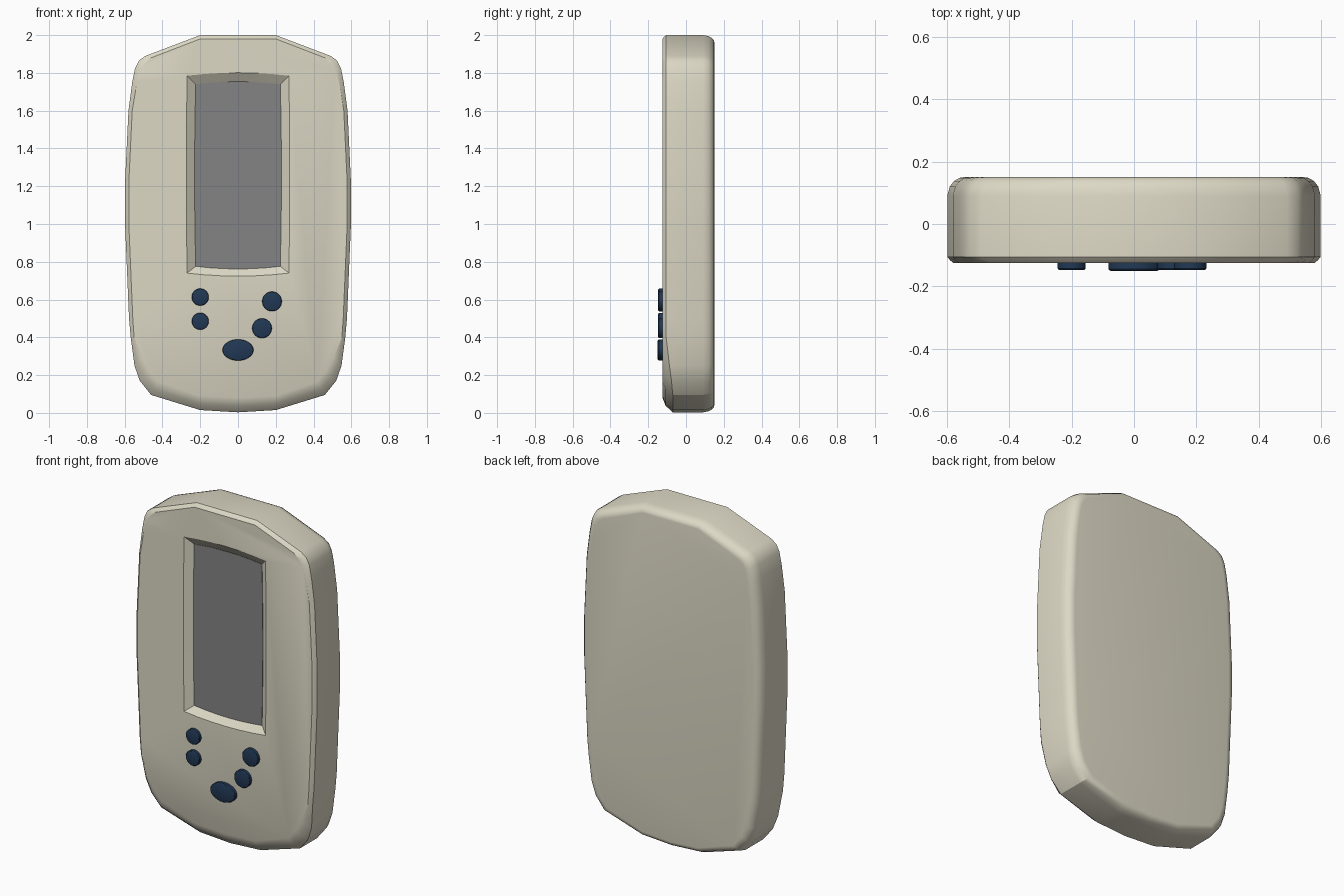
import bpy, bmesh
from math import pi, sin, cos

if "Cube" in bpy.data.objects:
    bpy.data.objects.remove(bpy.data.objects["Cube"])


def material(name, rgb):
    m = bpy.data.materials.new(name)
    m.diffuse_color = (*rgb, 1)
    m.use_nodes = True
    m.node_tree.nodes["Principled BSDF"].inputs["Base Color"].default_value = m.diffuse_color
    return m


CASE = material("case_beige", (0.72, 0.69, 0.56))
GLASS = material("screen_grey", (0.23, 0.23, 0.23))
NAVY = material("button_navy", (0.015, 0.04, 0.09))


def loft(name, rings, mat, smooth=True):
    """Closed solid through rings of 3D points, capped at both ends."""
    bm = bmesh.new()
    loops = [[bm.verts.new(p) for p in r] for r in rings]
    n = len(loops[0])
    for a, b in zip(loops, loops[1:]):
        for i in range(n):
            j = (i + 1) % n
            bm.faces.new((a[i], a[j], b[j], b[i]))
    bm.faces.new(loops[0])
    bm.faces.new(loops[-1])
    bmesh.ops.recalc_face_normals(bm, faces=bm.faces)
    me = bpy.data.meshes.new(name)
    bm.to_mesh(me)
    bm.free()
    me.materials.append(mat)
    ob = bpy.data.objects.new(name, me)
    bpy.context.collection.objects.link(ob)
    if smooth:
        shade(ob)
    return ob


def activate(ob):
    bpy.ops.object.select_all(action='DESELECT')
    ob.select_set(True)
    bpy.context.view_layer.objects.active = ob


def shade(ob):
    activate(ob)
    bpy.ops.object.shade_smooth_by_angle(angle=0.5)


def mirror(half):
    """Mirror half a ring (top to bottom, last point on the centre line)."""
    return half + [(-x, y, z) for x, y, z in reversed(half[:-1])]


# Case outlines: right half, top to bottom; front face edge and widest edge
front = [(.2, 1.98), (.46, 1.88), (.49, 1.855), (.515, 1.82), (.535, 1.75),
         (.56, 1.6), (.578, 1.22), (.578, 1.0), (.557, .5), (.55, .4),
         (.505, .29), (.46, .22), (.42, .165), (.2, .09), (0, .08)]
outer = [(.2, 2.0), (.49, 1.89), (.525, 1.865), (.545, 1.825), (.56, 1.75),
         (.58, 1.6), (.598, 1.22), (.598, 1.0), (.577, .5), (.568, .4),
         (.548, .25), (.52, .17), (.46, .095), (.2, .015), (0, .003)]
# The front edge is softer towards the bottom
soft = [0] * 10 + [.5, .8, 1, 1, 1]


def blend(f, y0, y1):
    return mirror([(a[0] + (b[0] - a[0]) * f, y0 + (y1 - y0) * s,
                    a[1] + (b[1] - a[1]) * f)
                   for a, b, s in zip(front, outer, soft)])


def inset(y, t):
    return mirror([(x * (1 - t / .6), y, 1 + (z - 1) * (1 - .7 * t)) for x, z in outer])


case = loft("case", [blend(0, -.125, -.125), blend(.55, -.116, -.108), blend(1, -.105, -.07),
                     inset(.09, 0), inset(.12, .008), inset(.138, .022),
                     inset(.148, .04), inset(.15, .055)], CASE, False)


# Screen recess with gently bowed edges and sloped walls
def window(y, w, z0, z1, bow, bow_z):
    cz, h = (z0 + z1) / 2, (z1 - z0) / 2
    ring = []
    for k in range(4):
        for i in range(6):
            t = -1 + i / 3
            b = 1 - t * t
            ring.append([(t * w, y, z1 + bow_z * b), (w + bow * b, y, cz - t * h),
                         (-t * w, y, z0 - bow_z * b), (-w - bow * b, y, cz + t * h)][k])
    return ring


FLOOR = -.092
cutter = loft("recess_cutter", [window(-.158, .315, .70, 1.83, .003, .016),
                                window(-.125, .27, .74, 1.785, .003, .016),
                                window(FLOOR, .224, .776, 1.74, .006, .014)], CASE, False)
cutter.hide_render = True
mod = case.modifiers.new("recess", 'BOOLEAN')
mod.operation, mod.object, mod.solver = 'DIFFERENCE', cutter, 'EXACT'
activate(case)
bpy.ops.object.modifier_apply(modifier=mod.name)
bpy.data.objects.remove(cutter)
shade(case)

# Screen panel on the recess floor
loft("screen", [window(FLOOR - .002, .224, .776, 1.74, .006, .014),
                window(FLOOR + .004, .224, .776, 1.74, .006, .014)], GLASS, False)


# Buttons: short discs with a softened front rim
def button(name, x, z, rx, rz, y=-.148):
    def ring(yy, d):
        return [(x + (rx - d) * cos(a * pi / 16), yy, z + (rz - d) * sin(a * pi / 16))
                for a in range(32)]
    loft(name, [ring(y, .008), ring(y + .002, .003), ring(y + .006, 0), ring(-.12, 0)], NAVY)


button("upper_left_button", -.2, .613, .045, .045)
button("lower_left_button", -.2, .485, .045, .045)
button("upper_right_button", .18, .59, .052, .052)
button("lower_right_button", .127, .448, .052, .052)
button("oval_button", 0, .333, .082, .056, -.15)
